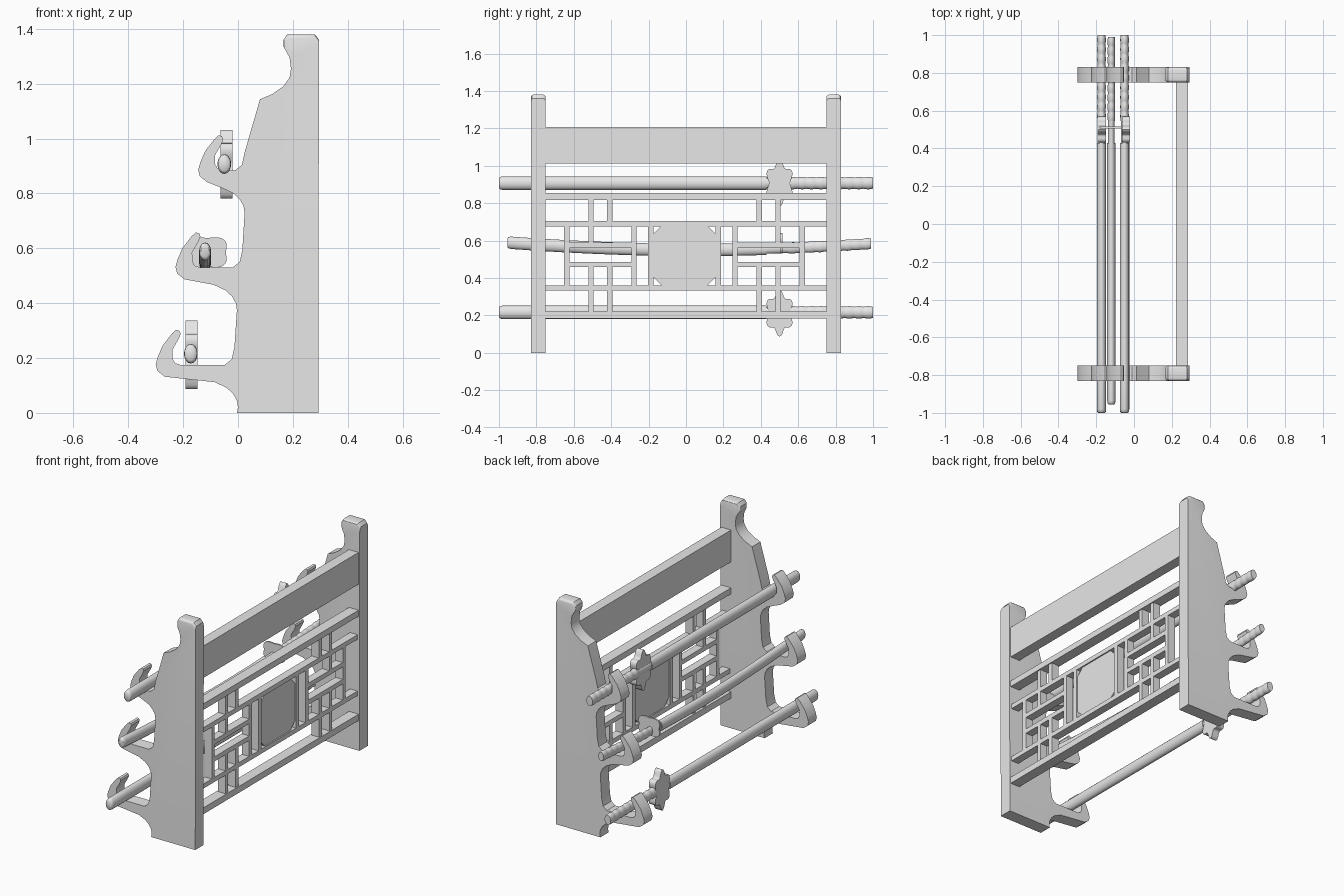
import bpy, bmesh, math

cube = bpy.data.objects.get("Cube")
if cube:
    bpy.data.objects.remove(cube, do_unlink=True)

grey = bpy.data.materials.new("plain_grey")
grey.use_nodes = True
grey.diffuse_color = (0.8, 0.8, 0.8, 1)
grey.node_tree.nodes["Principled BSDF"].inputs["Base Color"].default_value = (0.8, 0.8, 0.8, 1)


def finish(name, bm, smooth=None):
    bmesh.ops.recalc_face_normals(bm, faces=bm.faces)
    mesh = bpy.data.meshes.new(name)
    bm.to_mesh(mesh)
    bm.free()
    mesh.materials.append(grey)
    obj = bpy.data.objects.new(name, mesh)
    bpy.context.collection.objects.link(obj)
    if smooth:
        bpy.ops.object.select_all(action='DESELECT')
        obj.select_set(True)
        bpy.context.view_layer.objects.active = obj
        bpy.ops.object.shade_smooth_by_angle(angle=math.radians(smooth))
    return obj


def prism(points, offset):
    """Extrude a closed outline of 3D points along an offset."""
    bm = bmesh.new()
    face = bm.faces.new([bm.verts.new(p) for p in points])
    out = bmesh.ops.extrude_face_region(bm, geom=[face], use_keep_orig=True)
    moved = [g for g in out["geom"] if isinstance(g, bmesh.types.BMVert)]
    bmesh.ops.translate(bm, verts=moved, vec=offset)
    return bm


def bar(name, y0, y1, z0, z1, x0=0.23, x1=0.28):
    corners = [(x0, y0, z0), (x0, y1, z0), (x0, y1, z1), (x0, y0, z1)]
    return finish(name, prism(corners, (x1 - x0, 0, 0)))


def hook(left, floor, above, below):
    """Outline of one cradle hook, from its upper root round to its lower root."""
    upper = [(0, .065), (-.01, .02), (-.035, 0)]
    tip = [(.09, 0), (.07, .007), (.062, .022), (.061, .055), (.085, .097), (.091, .113),
           (.087, .124), (.075, .128), (.06, .115), (.025, .07), (.008, .03),
           (0, .002), (.006, -.022), (.033, -.043)]
    lower = [(-.085, -.063), (-.042, -.083), (-.018, -.105), (-.004, -.13), (0, -.155)]
    return ([(above + x, floor + z) for x, z in upper]
            + [(left + x, floor + z) for x, z in tip]
            + [(below + x, floor + z) for x, z in lower])


# Side panels: shaped crest on top, three hooks down the open side
outline = [(.293, 0), (.295, 1.36), (.28, 1.38), (.18, 1.38), (.166, 1.36), (.166, 1.335),
           (.188, 1.295), (.193, 1.255), (.188, 1.222), (.165, 1.19), (.125, 1.162),
           (.08, 1.143)]
for cradle in [(-.145, .884, .024, .024), (-.228, .53, .016, -.004), (-.3, .175, -.013, 0)]:
    outline += hook(*cradle)
outline.append((-.004, 0))

for name, y in (("front_panel", -0.83), ("back_panel", 0.75)):
    bm = prism([(x, y, z) for x, z in outline], (0, 0.08, 0))
    rim = [e for e in bm.edges
           if all(v.co.z > 1.33 for v in e.verts)
           and abs(e.verts[0].co.y - e.verts[1].co.y) < 0.001]
    bmesh.ops.bevel(bm, geom=rim, offset=0.014, segments=3, profile=0.5, affect='EDGES')
    finish(name, bm, 30)

# Long rails between the panels
for name, z0, z1 in (("top_plank", 1.013, 1.207), ("upper_rail", .818, .855),
                     ("lower_rail", .183, .222)):
    bar(name, -.76, .76, z0, z1, .222, .287)

# Lattice: two long bars, then mirrored short bars
W = 0.014
for name, z in (("lattice_high_bar", .69), ("lattice_low_bar", .347)):
    bar(name, -.76, .76, z - W, z + W)

MID = -0.008
uprights = [(.18, .347, .69), (.27, .347, .69), (.63, .347, .69),
            (.40, .69, .83), (.40, .21, .47), (.50, .57, .83), (.50, .21, .47)]
for side in (-1, 1):
    for d, z0, z1 in uprights:
        y = MID + side * d
        bar("lattice_upright", y - W, y + W, z0, z1)
    for z in (.575, .472):
        ends = sorted((MID + side * .27, MID + side * .63))
        bar("lattice_crossbar", ends[0], ends[1], z - W, z + W)

# Octagonal centre plate
H, C = 0.182, 0.1
octagon = [(C, -H), (H, -C), (H, C), (C, H), (-C, H), (-H, C), (-H, -C), (-C, -H)]
finish("centre_plate", prism([(.238, MID + a, .519 + b) for a, b in octagon], (.034, 0, 0)))


# Swords: a rod lofted through rings placed along y
def rod(name, x, rings, sides=16):
    bm = bmesh.new()
    loops = []
    for y, z, rx, rz in rings:
        angles = [math.tau * i / sides for i in range(sides)]
        loops.append([bm.verts.new((x + rx * math.cos(a), y, z + rz * math.sin(a)))
                      for a in angles])
    for a, b in zip(loops, loops[1:]):
        for i in range(sides):
            j = (i + 1) % sides
            bm.faces.new((a[i], a[j], b[j], b[i]))
    bm.faces.new(loops[0])
    bm.faces.new(loops[-1])
    return finish(name, bm, 50)


def sword(label, x, start, end, height, rx, rz):
    # Scabbard with a rounded end
    ys = [start, start + .006, start + .02] + [start + .02 + (.41 - start) * k / 10
                                              for k in range(1, 11)]
    sizes = [.7, .92] + [1] * 11
    rod(label + "_scabbard", x, [(y, height(y), rx * s, rz * s) for y, s in zip(ys, sizes)])
    # Collar through the guard
    rod(label + "_collar", x, [(y, height(y), rx * .8, rz * .8) for y in (.42, .57)])
    # Wrapped grip with a row of ridges
    steps, grip = 64, []
    for k in range(steps + 1):
        t = k / steps
        y = .545 + (end - .545) * t
        s = .82 + .1 * abs(math.sin(t * math.pi * 9))
        grip.append((y, height(y), rx * s, rz * s))
    rod(label + "_grip", x, grip)


def curved(y):
    return 0.548 + 0.034 * (y - 0.15) ** 2 + 0.012 * max(y, 0)


sword("top_sword", -.05, -1, 1, lambda y: .907, .025, .036)
sword("middle_sword", -.12, -.955, .99, curved, .022, .033)
sword("bottom_sword", -.172, -1, 1, lambda y: .216, .025, .036)


# Guards: scrolled plates, two lengthwise and one across
def lobed(a, b, lobes, depth, count=60):
    pts = []
    for i in range(count):
        t = math.tau * i / count
        r = 1 - depth * (0.5 + 0.5 * math.cos(lobes * t))
        pts.append((a * r * math.cos(t), b * r * math.sin(t)))
    return pts


for name, x, z in (("top_guard", -.042, .907), ("bottom_guard", -.17, .212)):
    shape = lobed(.078, .125, 6, .28)
    finish(name, prism([(x - .022, .5 + u, z + v) for u, v in shape], (.044, 0, 0)), 40)

shape = lobed(.085, .066, 4, .2)
finish("middle_guard", prism([(-.112 + u, .506, .585 + v) for u, v in shape], (0, .01, 0)), 40)
